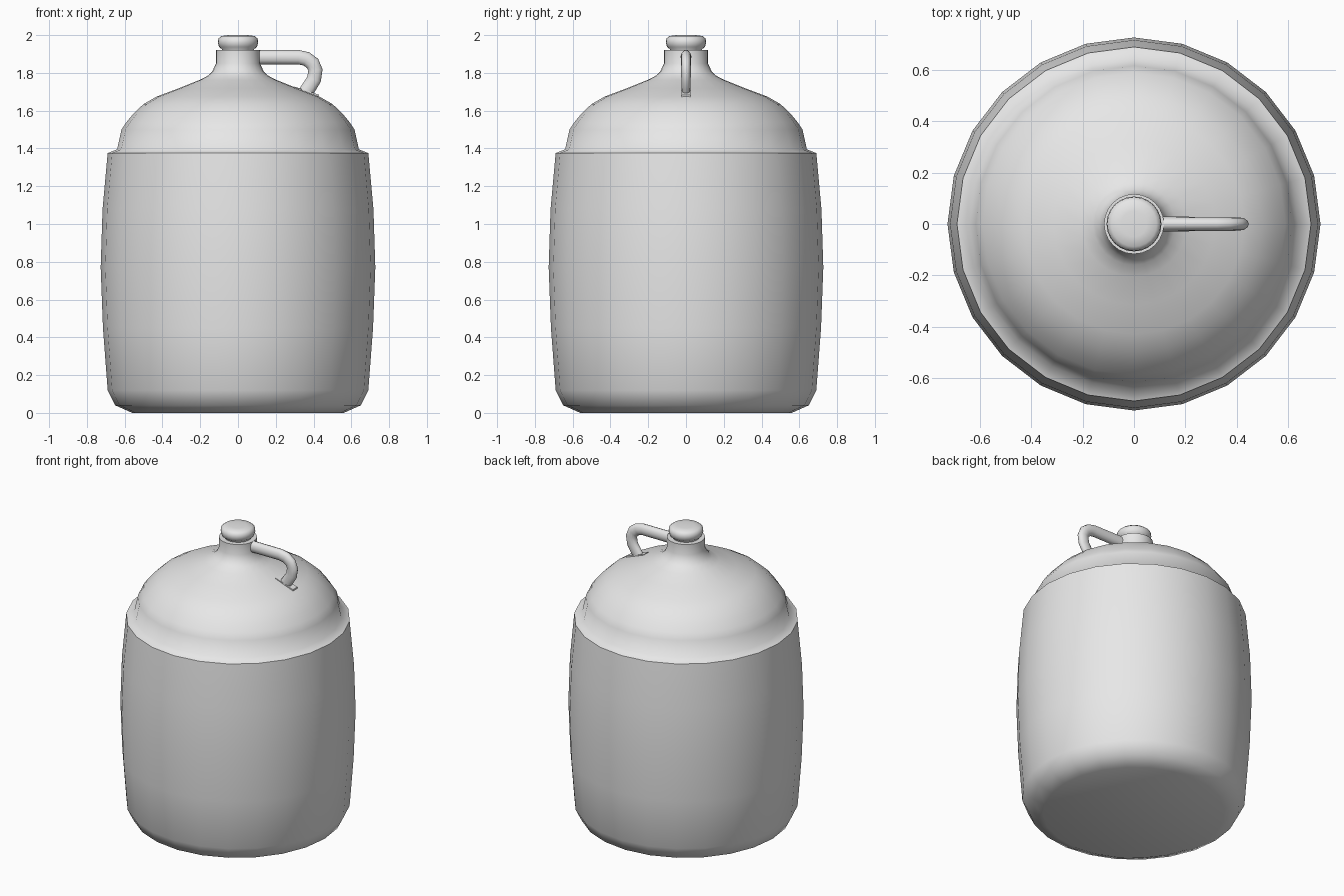
import bpy, bmesh, math
from mathutils import Vector

if "Cube" in bpy.data.objects:
    bpy.data.objects.remove(bpy.data.objects["Cube"])

grey = bpy.data.materials.new("plain_grey")
grey.use_nodes = True
GREY = (0.8, 0.8, 0.8, 1)
grey.diffuse_color = GREY
grey.node_tree.nodes["Principled BSDF"].inputs["Base Color"].default_value = GREY


def loft(name, rings, angle=60):
    """Skin a list of equal-sized rings, capping both ends."""
    bm = bmesh.new()
    loops = [[bm.verts.new(p) for p in ring] for ring in rings]
    n = len(loops[0])
    for a, b in zip(loops, loops[1:]):
        for i in range(n):
            j = (i + 1) % n
            bm.faces.new((a[i], a[j], b[j], b[i]))
    bm.faces.new(loops[0][::-1])
    bm.faces.new(loops[-1])
    bmesh.ops.recalc_face_normals(bm, faces=bm.faces)
    mesh = bpy.data.meshes.new(name)
    bm.to_mesh(mesh)
    bm.free()
    mesh.materials.append(grey)
    obj = bpy.data.objects.new(name, mesh)
    bpy.context.collection.objects.link(obj)
    bpy.ops.object.select_all(action='DESELECT')
    obj.select_set(True)
    bpy.context.view_layer.objects.active = obj
    bpy.ops.object.shade_smooth_by_angle(angle=math.radians(angle))
    return obj


def lathe(name, profile, sides=24):
    turn = [math.tau * i / sides for i in range(sides)]
    return loft(name, [[(r * math.cos(t), r * math.sin(t), z) for t in turn]
                       for r, z in profile])


# Barrel-shaped body with a stepped shoulder and a narrow neck
lathe("jug_body", [
    (0.56, 0), (0.65, 0.04), (0.69, 0.12), (0.715, 0.45), (0.727, 0.77),
    (0.717, 1.08), (0.69, 1.375), (0.64, 1.395), (0.617, 1.5), (0.59, 1.54),
    (0.553, 1.585), (0.5, 1.635), (0.43, 1.675), (0.315, 1.718),
    (0.205, 1.762), (0.16, 1.785), (0.135, 1.81), (0.117, 1.85),
    (0.117, 1.92), (0.1, 1.92)])

# Rounded stopper
lathe("stopper", [
    (0.085, 1.88), (0.085, 1.925), (0.1, 1.937), (0.107, 1.96),
    (0.104, 1.982), (0.088, 1.995), (0.05, 2.0)])

# Curved handle: oval section swept along a path in the x-z plane
path = [Vector((x, 0, z)) for x, z in [
    (0.09, 1.883), (0.2, 1.883), (0.32, 1.883), (0.362, 1.874),
    (0.395, 1.85), (0.41, 1.815), (0.402, 1.765), (0.38, 1.73),
    (0.35, 1.685)]]
rings = []
for i, p in enumerate(path):
    d = (path[min(i + 1, len(path) - 1)] - path[max(i - 1, 0)]).normalized()
    side = Vector((-d.z, 0, d.x))
    wide = 0.029 - 0.006 * i / len(path)
    rings.append([p + side * 0.038 * math.cos(t) + Vector((0, wide * math.sin(t), 0))
                  for t in (math.tau * k / 12 for k in range(12))])
loft("handle", rings)

# Flat foot where the handle meets the shoulder
loft("handle_foot", [
    [(x, y, z + dz) for y, dz in
     ((-0.024, -0.012), (0.024, -0.012), (0.024, 0.012), (-0.024, 0.012))]
    for x, z in ((0.3, 1.715), (0.43, 1.672))], angle=30)
